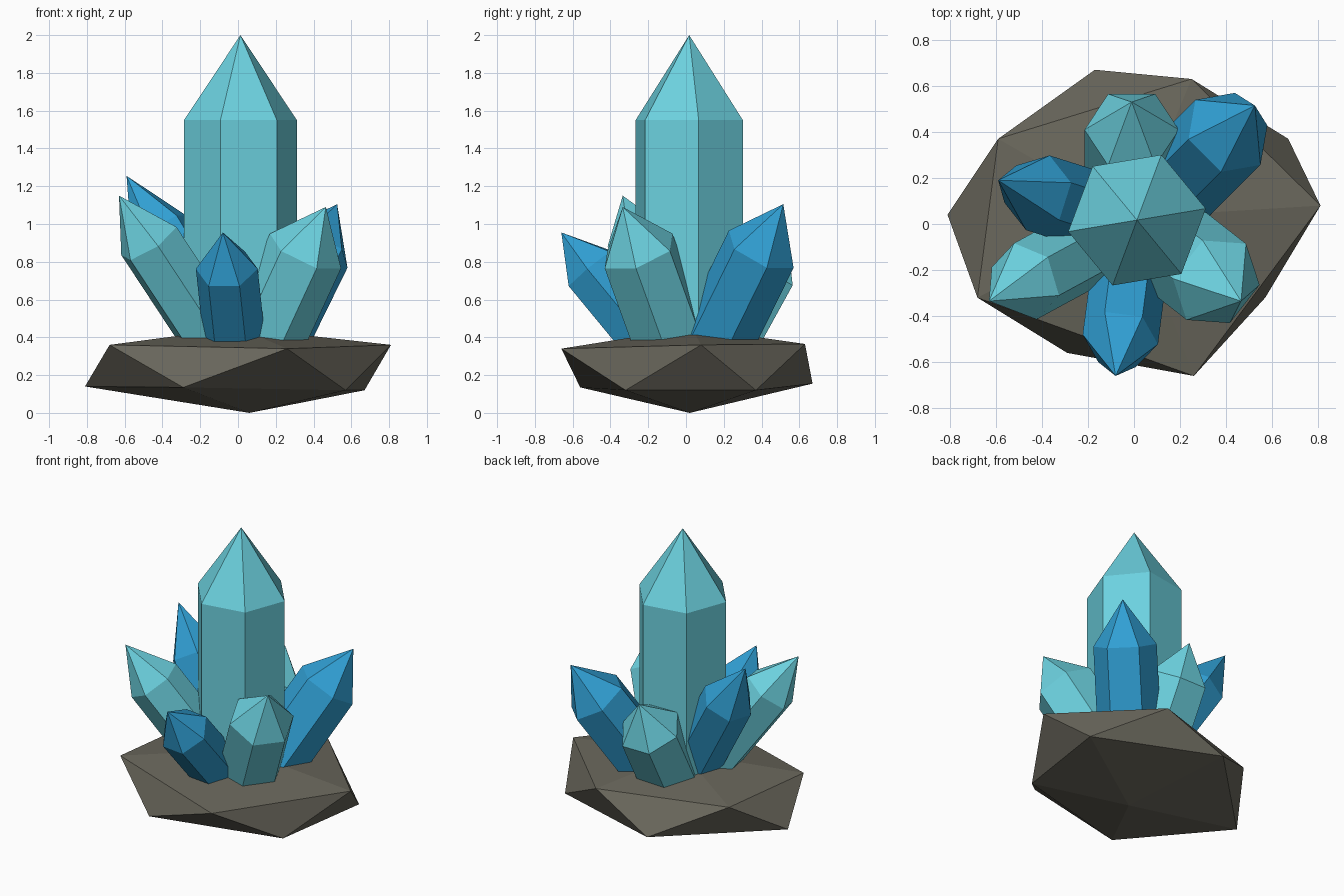
import bpy
import bmesh
from math import cos, sin, pi, radians
from mathutils import Vector

cube = bpy.data.objects.get("Cube")
if cube:
    bpy.data.objects.remove(cube, do_unlink=True)


def material(name, color):
    mat = bpy.data.materials.new(name)
    mat.use_nodes = True
    mat.diffuse_color = (*color, 1)
    bsdf = next(n for n in mat.node_tree.nodes if n.type == "BSDF_PRINCIPLED")
    bsdf.inputs["Base Color"].default_value = (*color, 1)
    bsdf.inputs["Roughness"].default_value = 0.7
    return mat


TEAL = material("pale_teal", (0.15, 0.64, 0.74))
BLUE = material("deep_blue", (0.03, 0.35, 0.66))
STONE = material("grey_brown_stone", (0.14, 0.133, 0.105))


def finish(bm, name, mat):
    bmesh.ops.recalc_face_normals(bm, faces=bm.faces)
    mesh = bpy.data.meshes.new(name)
    bm.to_mesh(mesh)
    bm.free()
    mesh.materials.append(mat)
    obj = bpy.data.objects.new(name, mesh)
    bpy.context.collection.objects.link(obj)
    return obj


def crystal(name, mat, base, apex, radius, tip, phase=0.0):
    """Six-sided prism from base towards apex, closed by a pointed tip."""
    base, apex = Vector(base), Vector(apex)
    axis = (apex - base).normalized()
    side = Vector((0, 0, 1)).cross(axis)
    side = side.normalized() if side.length > 0.01 else Vector((1, 0, 0))
    up = axis.cross(side)
    bm = bmesh.new()

    def ring(center):
        angles = [radians(phase) + i * pi / 3 for i in range(6)]
        return [bm.verts.new(center + radius * (side * cos(a) + up * sin(a)))
                for a in angles]

    low, high = ring(base), ring(apex - axis * tip)
    point = bm.verts.new(apex)
    bm.faces.new(low)
    for i in range(6):
        j = (i + 1) % 6
        bm.faces.new((low[i], low[j], high[j], high[i]))
        bm.faces.new((high[i], high[j], point))
    return finish(bm, name, mat)


# Faceted rock: an irregular, flattened twenty-sided stone
def rock():
    bm = bmesh.new()
    upper = [bm.verts.new(p) for p in (
        (0.81, 0.08, 0.36), (0.25, 0.63, 0.365), (-0.59, 0.37, 0.36),
        (-0.68, -0.32, 0.36), (0.26, -0.66, 0.34))]
    lower = [bm.verts.new(p) for p in (
        (0.67, 0.37, 0.12), (-0.17, 0.67, 0.155), (-0.81, 0.04, 0.14),
        (-0.29, -0.56, 0.135), (0.57, -0.32, 0.12))]
    top = bm.verts.new((0, 0.03, 0.45))
    bottom = bm.verts.new((0.06, 0.02, 0))
    for i in range(5):
        j = (i + 1) % 5
        bm.faces.new((top, upper[i], upper[j]))
        bm.faces.new((upper[i], lower[i], upper[j]))
        bm.faces.new((lower[i], lower[j], upper[j]))
        bm.faces.new((bottom, lower[j], lower[i]))
    return finish(bm, "rock_base", STONE)


rock()

# Tall upright crystal in the middle
crystal("main_crystal", TEAL, (0.013, 0.017, 0.3), (0.013, 0.017, 2.0),
        0.303, 0.45, phase=9.5)

# Leaning crystals fanned around it
crystal("back_left_crystal", BLUE, (0.13, 0.12, 0.3), (0.525, 0.515, 1.105), 0.2, 0.29)
crystal("front_left_crystal", TEAL, (0.10, -0.05, 0.3), (0.465, -0.335, 1.09), 0.21, 0.27)
crystal("front_crystal", BLUE, (-0.01, -0.12, 0.3), (-0.08, -0.66, 0.955), 0.165, 0.25)
crystal("front_right_crystal", TEAL, (-0.07, -0.03, 0.3), (-0.63, -0.335, 1.15), 0.175, 0.3,
        phase=-15)
crystal("back_right_crystal", BLUE, (-0.02, 0.01, 0.3), (-0.59, 0.19, 1.255), 0.17, 0.34)
crystal("back_crystal", TEAL, (-0.01, 0.155, 0.3), (-0.01, 0.53, 0.98), 0.205, 0.25)
